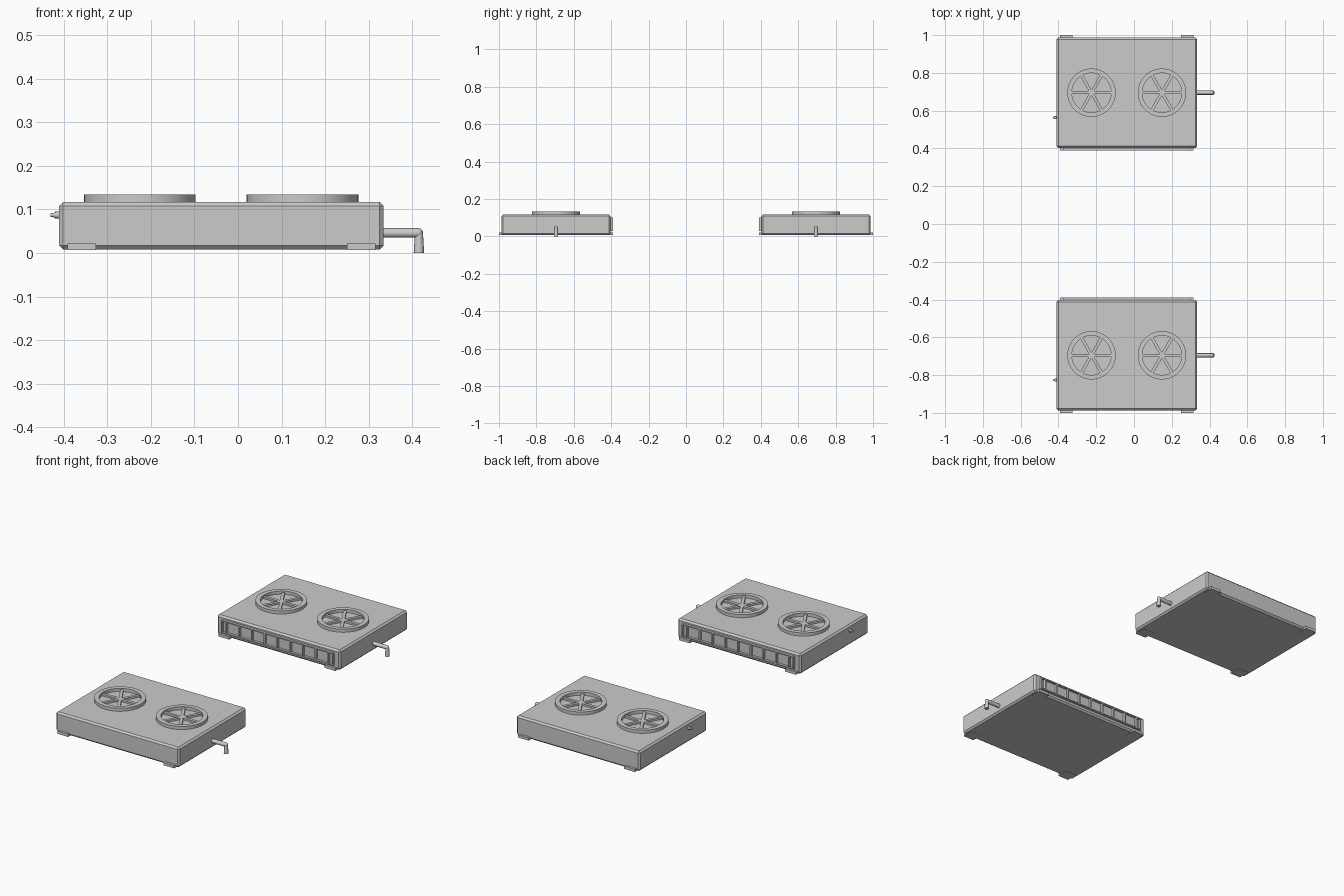
import bpy, bmesh, math
from mathutils import Vector, Matrix

old = bpy.data.objects.get("Cube")
if old:
    bpy.data.objects.remove(old, do_unlink=True)

grey = bpy.data.materials.new("casing_grey")
grey.use_nodes = True
COLOUR = (0.6, 0.6, 0.6, 1)
grey.diffuse_color = COLOUR
grey.node_tree.nodes["Principled BSDF"].inputs["Base Color"].default_value = COLOUR


def finish(bm, name, smooth=False):
    bmesh.ops.recalc_face_normals(bm, faces=bm.faces)
    mesh = bpy.data.meshes.new(name)
    bm.to_mesh(mesh)
    bm.free()
    ob = bpy.data.objects.new(name, mesh)
    bpy.context.collection.objects.link(ob)
    mesh.materials.append(grey)
    if smooth:
        bpy.ops.object.select_all(action='DESELECT')
        ob.select_set(True)
        bpy.context.view_layer.objects.active = ob
        bpy.ops.object.shade_smooth_by_angle(angle=math.radians(35))
    return ob


def add_box(bm, lo, hi, turn=None):
    """Box between two corners, optionally transformed afterwards."""
    lo, hi = Vector(lo), Vector(hi)
    mat = Matrix.Translation((lo + hi) / 2) @ Matrix.Diagonal((hi - lo).to_4d())
    bmesh.ops.create_cube(bm, size=1, matrix=(turn or Matrix()) @ mat)


def add_rod(bm, a, b, r1, r2, sides=16):
    a, b = Vector(a), Vector(b)
    mat = Matrix.Translation((a + b) / 2) @ (b - a).to_track_quat('Z', 'Y').to_matrix().to_4x4()
    bmesh.ops.create_cone(bm, cap_ends=True, segments=sides, radius1=r1, radius2=r2,
                          depth=(b - a).length, matrix=mat)


def lathe(bm, profile, centre, sides=48):
    """Spin a closed profile of (radius, height) about a vertical axis."""
    rings = []
    for i in range(sides):
        a = math.tau * i / sides
        rings.append([bm.verts.new((centre[0] + r * math.cos(a), centre[1] + r * math.sin(a), z))
                      for r, z in profile])
    n = len(profile)
    for i in range(sides):
        p, q = rings[i], rings[(i + 1) % sides]
        for j in range(n):
            k = (j + 1) % n
            bm.faces.new((p[j], q[j], q[k], p[k]))


def build_unit(label, cy, inner):
    """One condenser; inner is the y direction its grille faces."""
    x0, x1, half = -0.41, 0.334, 0.292

    # Casing with chamfered edges
    bm = bmesh.new()
    add_box(bm, (x0, cy - half, 0.008), (x1, cy + half, 0.117))
    bmesh.ops.bevel(bm, geom=bm.edges[:], offset=0.009, segments=1, affect='EDGES')
    finish(bm, label + "_casing")

    # Four mounting feet
    bm = bmesh.new()
    for fx in (-0.391, 0.25):
        for s in (-1, 1):
            ys = sorted((cy + s * 0.24, cy + s * 0.305))
            add_box(bm, (fx, ys[0], 0.007), (fx + 0.065, ys[1], 0.022))
    finish(bm, label + "_feet")

    # Fan rings, spokes and hubs
    for side, fx in (("right", -0.225), ("left", 0.148)):
        bm = bmesh.new()
        lathe(bm, [(0.104, 0.114), (0.128, 0.114), (0.128, 0.134), (0.104, 0.134)], (fx, cy))
        finish(bm, f"{label}_{side}_fan_ring", True)
        bm = bmesh.new()
        for i in range(3):
            turn = Matrix.Translation((fx, cy, 0)) @ Matrix.Rotation(math.pi * i / 3, 4, 'Z')
            add_box(bm, (-0.106, -0.008, 0.114), (0.106, 0.008, 0.127), turn)
        finish(bm, f"{label}_{side}_fan_spokes")

    # Side grille: frame rails and upright bars
    bm = bmesh.new()
    face = cy + inner * (half - 0.004)

    def plate(xa, xb, za, zb, out):
        ys = sorted((face, cy + inner * (half + out)))
        add_box(bm, (xa, ys[0], za), (xb, ys[1], zb))

    plate(-0.375, 0.299, 0.03, 0.036, 0.013)
    plate(-0.375, 0.299, 0.094, 0.1, 0.013)
    for i in range(9):
        bx = -0.346 + 0.077 * i
        plate(bx - 0.004, bx + 0.004, 0.034, 0.096, 0.013)
    for bx in (-0.375, 0.293):
        plate(bx, bx + 0.006, 0.034, 0.096, 0.013)
    finish(bm, label + "_grille")

    # Outlet pipe with flared downturned end
    bm = bmesh.new()
    add_rod(bm, (x1 - 0.01, cy, 0.046), (0.414, cy, 0.046), 0.011, 0.011)
    bmesh.ops.create_uvsphere(bm, u_segments=16, v_segments=8, radius=0.011,
                              matrix=Matrix.Translation((0.413, cy, 0.046)))
    add_rod(bm, (0.415, cy, 0), (0.415, cy, 0.05), 0.012, 0.009)
    finish(bm, label + "_outlet_pipe", True)

    # Small valve stub on the other end
    bm = bmesh.new()
    add_rod(bm, (x0 + 0.01, cy - 0.132, 0.087), (-0.42, cy - 0.132, 0.087), 0.008, 0.008, 12)
    add_rod(bm, (-0.418, cy - 0.132, 0.087), (-0.43, cy - 0.132, 0.087), 0.006, 0.004, 12)
    finish(bm, label + "_valve_stub", True)


build_unit("back_unit", 0.695, -1)
build_unit("front_unit", -0.695, 1)
